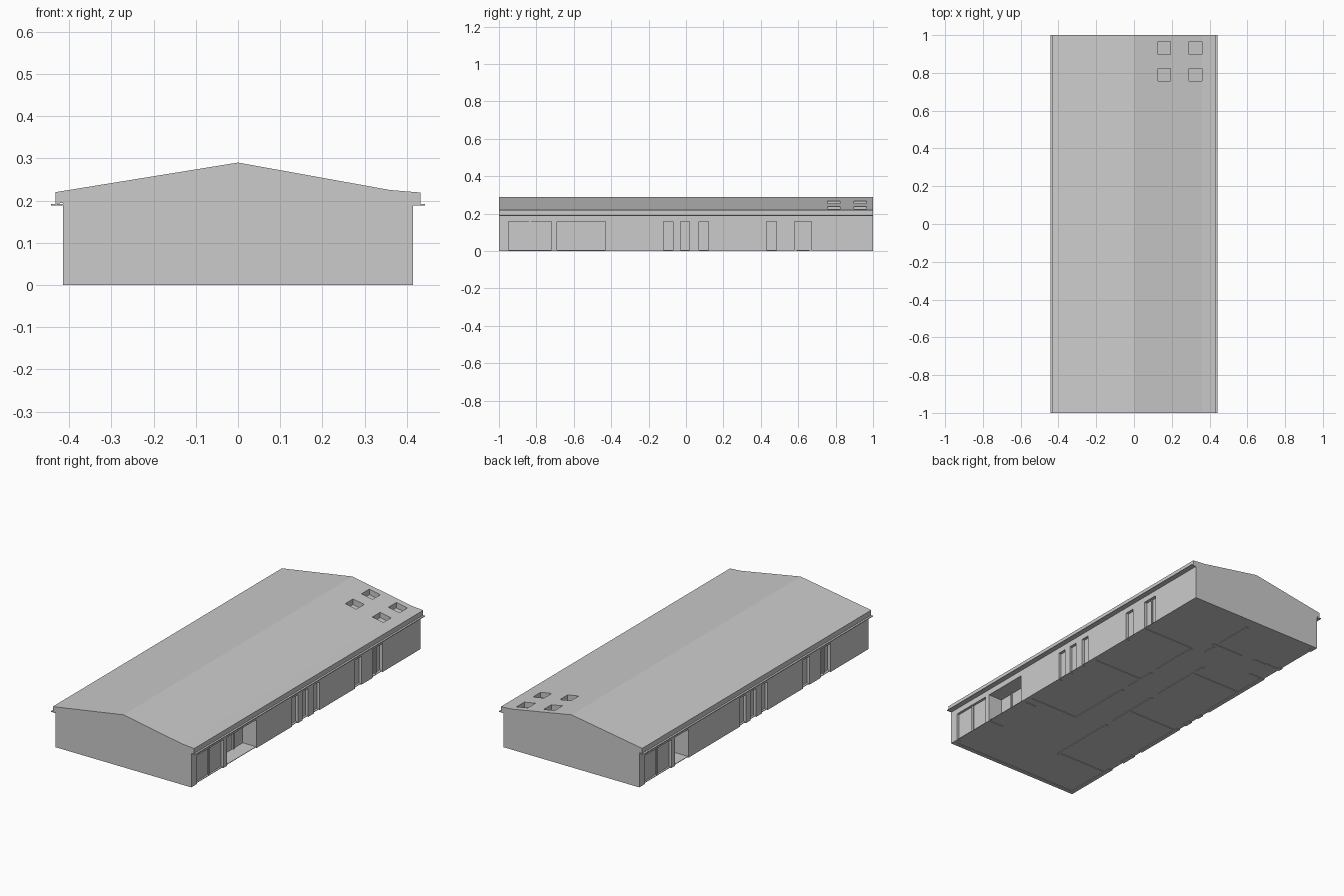
import bpy, bmesh
from mathutils import Vector

if "Cube" in bpy.data.objects:
    bpy.data.objects.remove(bpy.data.objects["Cube"])

HEAD, EAVE, X = 0.157, 0.192, 0.415   # opening head, eave height, outer wall face
T = 0.022                             # wall thickness


def finish(name, bm):
    bmesh.ops.recalc_face_normals(bm, faces=bm.faces)
    me = bpy.data.meshes.new(name)
    bm.to_mesh(me)
    bm.free()
    ob = bpy.data.objects.new(name, me)
    bpy.context.collection.objects.link(ob)
    return ob


def boxes(name, spans):
    """One object made of boxes given as (x0, x1, y0, y1, z0, z1)."""
    bm = bmesh.new()
    for x0, x1, y0, y1, z0, z1 in spans:
        vs = bmesh.ops.create_cube(bm, size=1)["verts"]
        for v in vs:
            v.co = Vector(((x0 + x1) / 2 + v.co.x * (x1 - x0),
                           (y0 + y1) / 2 + v.co.y * (y1 - y0),
                           (z0 + z1) / 2 + v.co.z * (z1 - z0)))
    return finish(name, bm)


def extrude(name, profile, y0, y1):
    """Extrude an x-z profile along y."""
    bm = bmesh.new()
    f = bm.faces.new([bm.verts.new((x, y0, z)) for x, z in profile])
    new = bmesh.ops.extrude_face_region(bm, geom=[f])["geom"]
    bmesh.ops.translate(bm, vec=(0, y1 - y0, 0),
                        verts=[v for v in new if isinstance(v, bmesh.types.BMVert)])
    return finish(name, bm)


def side(s, a, b):
    """x range measured inward from the outer face on side s."""
    return tuple(sorted((s * (X - a), s * (X - b))))


def side_wall(label, s, openings):
    """Long wall with openings (y0, y1, depth of the recess, number of panes)."""
    wall, glass, frame = [], [], []
    y = -1 + T
    for y0, y1, depth, panes in openings:
        wall.append((*side(s, 0, T), y, y0, 0, HEAD))
        glass.append((*side(s, depth, depth + 0.004), y0, y1, 0.006, HEAD))
        for i in range(1, panes):
            m = y0 + (y1 - y0) * i / panes
            frame.append((*side(s, depth - 0.007, depth), m - 0.005, m + 0.005, 0.006, HEAD))
        if depth > T:   # porch side walls and ceiling
            wall += [(*side(s, T, depth + 0.01), y0 - 0.012, y0, 0, HEAD),
                     (*side(s, T, depth + 0.01), y1, y1 + 0.012, 0, HEAD),
                     (*side(s, T, depth + 0.01), y0 - 0.012, y1 + 0.012, HEAD, HEAD + 0.012)]
        y = y1
    wall.append((*side(s, 0, T), y, 1 - T, 0, HEAD))
    wall.append((*side(s, 0, T), -1 + T, 1 - T, HEAD, EAVE + 0.004))
    boxes(label + "_side_wall", wall)
    boxes(label + "_panes", glass)
    boxes(label + "_mullions", frame)


# Long walls with glazing, porches and doors
side_wall("right", 1, [(-0.95, -0.72, 0.014, 2), (-0.69, -0.43, 0.085, 3),
                       (-0.12, -0.07, 0.016, 1), (-0.03, 0.02, 0.016, 1),
                       (0.07, 0.12, 0.016, 1), (0.43, 0.485, 0.016, 1),
                       (0.58, 0.67, 0.018, 2)])
side_wall("left", -1, [(-0.67, -0.58, 0.018, 2), (-0.485, -0.43, 0.016, 1),
                       (-0.12, -0.07, 0.016, 1), (-0.02, 0.03, 0.016, 1),
                       (0.07, 0.12, 0.016, 1), (0.57, 0.69, 0.085, 2),
                       (0.72, 0.95, 0.014, 2)])

# Gable end walls
gable = [(-X, 0), (X, 0), (X, 0.193), (0.36, 0.197), (0, 0.259), (-X, 0.196)]
extrude("front_gable_wall", gable, -1, -1 + T)
extrude("back_gable_wall", gable, 1 - T, 1)

# Roof slab with a flatter strip along the right eave
roof = extrude("roof", [(-0.432, 0.192), (0, 0.257), (0.36, 0.195), (0.432, 0.190),
                        (0.432, 0.219), (0.36, 0.225), (0, 0.29), (-0.432, 0.22)], -1, 1)

# Skylight openings cut through the roof, glazed at the underside
lights = [(x, y) for x in (0.16, 0.325) for y in (0.79, 0.932)]
R = 0.034
cutter = boxes("skylight_cutter", [(x - R, x + R, y - R, y + R, 0.1, 0.4) for x, y in lights])
mod = roof.modifiers.new("skylights", "BOOLEAN")
mod.object, mod.operation, mod.solver = cutter, "DIFFERENCE", "EXACT"
bpy.context.view_layer.objects.active = roof
bpy.ops.object.modifier_apply(modifier=mod.name)
bpy.data.objects.remove(cutter)
bm = bmesh.new()
for x, y in lights:
    bm.faces.new([bm.verts.new((x + i * R, y + j * R, 0.258 - 0.172 * (x + i * R)))
                  for i, j in ((-1, -1), (1, -1), (1, 1), (-1, 1))])
finish("skylight_panes", bm)

# Thin eave boards
boxes("eave_boards", [(*side(s, 0.01, -0.028), -1, 1, 0.188, 0.192) for s in (1, -1)])

# Floor slab, raised slightly so that the partitions show from below
boxes("floor", [(-X + 0.004, X - 0.004, -1 + 0.004, 1 - 0.004, 0.003, 0.006)])

# Room partitions: cross walls and corridor walls with door gaps
P = 0.007
cross = [(0.09, 0.4, -0.375), (0.09, 0.4, 0.15), (0.09, 0.4, 0.57),
         (-0.4, -0.09, -0.72), (-0.4, -0.09, -0.145), (-0.4, -0.09, 0.375),
         (-0.16, 0.03, 0.68), (-0.4, -0.24, 0.69)]
along = [(0.083, -0.375, 0.01), (0.083, 0.06, 0.24), (0.083, 0.29, 0.57),
         (-0.09, -0.72, -0.33), (-0.09, -0.27, 0.04), (-0.09, 0.1, 0.46),
         (0.004, 0.59, 0.66), (0.004, 0.71, 0.93)]
boxes("partitions", [(a, b, y - P, y + P, 0, HEAD) for a, b, y in cross] +
      [(x - P, x + P, a, b, 0, HEAD) for x, a, b in along])
